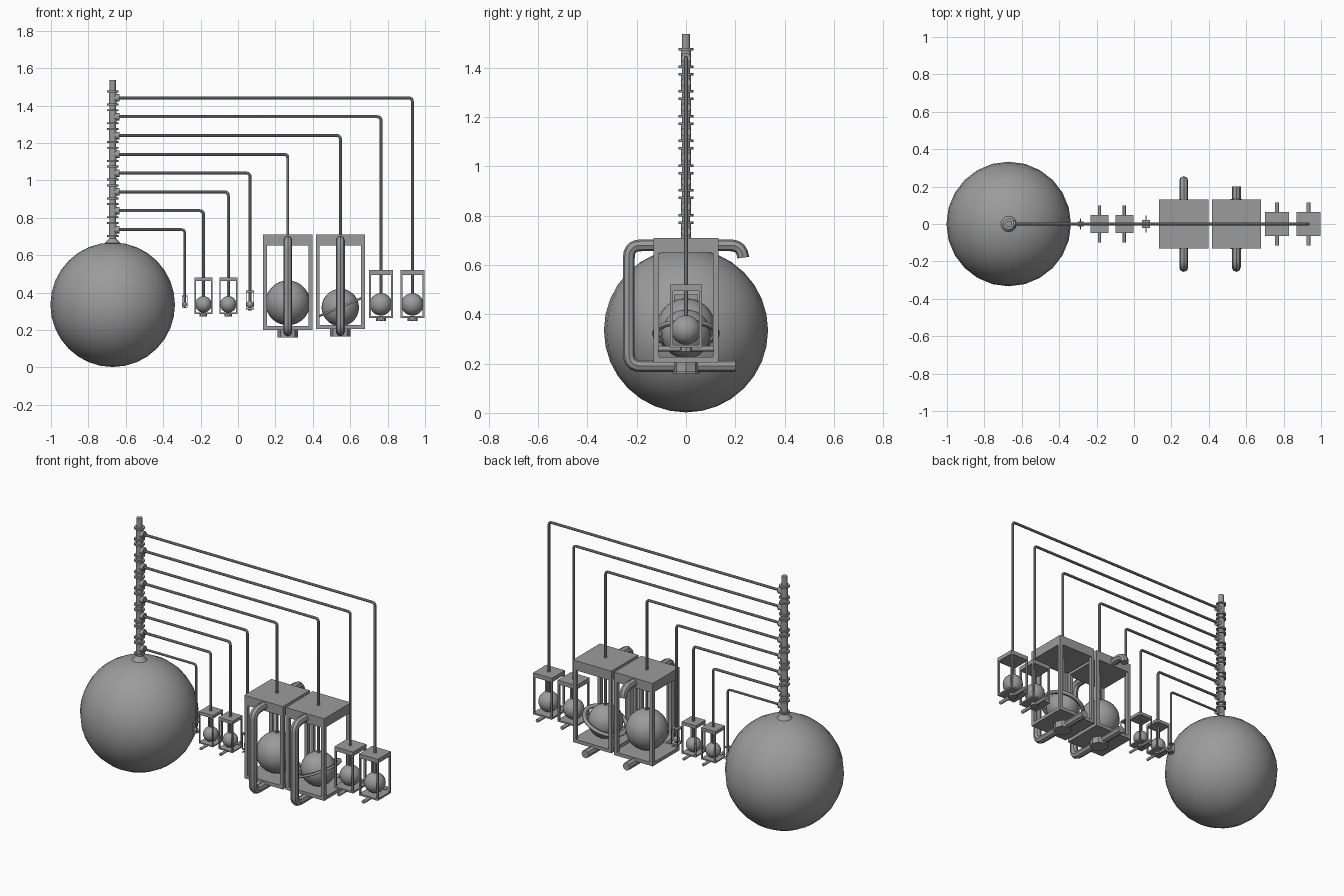
import bpy, math
from mathutils import Vector

cube = bpy.data.objects.get("Cube")
if cube:
    bpy.data.objects.remove(cube)

grey = bpy.data.materials.new("plain grey")
grey.use_nodes = True
grey.diffuse_color = (0.33, 0.33, 0.33, 1)
grey.node_tree.nodes["Principled BSDF"].inputs["Base Color"].default_value = grey.diffuse_color


def finish(name, smooth=True):
    ob = bpy.context.object
    ob.name = name
    ob.data.materials.append(grey)
    if smooth:
        bpy.ops.object.shade_smooth_by_angle(angle=math.radians(35))
    return ob


def ball(name, loc, r, segs=24):
    bpy.ops.mesh.primitive_uv_sphere_add(segments=segs, ring_count=segs // 2 + 4, radius=r, location=loc)
    return finish(name)


def box(name, loc, size):
    bpy.ops.mesh.primitive_cube_add(size=1, location=loc)
    bpy.context.object.scale = size
    bpy.ops.object.transform_apply(location=False, rotation=False, scale=True)
    return finish(name, False)


def rod(name, a, b, r, r2=None, sides=12):
    a, b = Vector(a), Vector(b)
    bpy.ops.mesh.primitive_cone_add(vertices=sides, radius1=r, radius2=r if r2 is None else r2,
                                    depth=(b - a).length, location=(a + b) / 2)
    bpy.context.object.rotation_euler = (b - a).to_track_quat("Z", "Y").to_euler()
    return finish(name)


def pipe(name, points, r, bend):
    """Round tube through the points, with each inner corner rounded."""
    pts = [Vector(p) for p in points]
    path = [pts[0]]
    for before, p, after in zip(pts, pts[1:], pts[2:]):
        a = p + (before - p).normalized() * bend
        b = p + (after - p).normalized() * bend
        for i in range(6):
            t = i / 5
            path.append(a * (1 - t) ** 2 + p * 2 * t * (1 - t) + b * t * t)
    path.append(pts[-1])
    curve = bpy.data.curves.new(name, "CURVE")
    curve.dimensions = "3D"
    curve.bevel_depth = r
    curve.bevel_resolution = 2
    curve.use_fill_caps = True
    spline = curve.splines.new("POLY")
    spline.points.add(len(path) - 1)
    for sp, co in zip(spline.points, path):
        sp.co = (*co, 1)
    ob = bpy.data.objects.new(name, curve)
    bpy.context.collection.objects.link(ob)
    bpy.ops.object.select_all(action="DESELECT")
    ob.select_set(True)
    bpy.context.view_layer.objects.active = ob
    bpy.ops.object.convert(target="MESH")
    return finish(name)


def cage(name, x, half, low, high, slab, bar):
    """Solid roof, floor plate and four corner posts with a rim."""
    w = 2 * half
    box(name + "_roof", (x, 0, high - slab / 2), (w, w, slab))
    box(name + "_floor", (x, 0, low + bar / 2), (w, w, bar))
    for sx in (-1, 1):
        for sy in (-1, 1):
            box(name + "_post", (x + sx * (half - bar / 2), sy * (half - bar / 2), (low + high) / 2),
                (bar, bar, high - low - bar))


# Central sphere and mast
MAST = -0.67
ball("central_sphere", (MAST, 0, 0.335), 0.333)
rod("mast_foot", (MAST, 0, 0.655), (MAST, 0, 0.69), 0.05, 0.018, 16)
rod("mast", (MAST, 0, 0.65), (MAST, 0, 1.537), 0.017)

# x, cage half width, floor, roof, sphere radius, sphere height
STATIONS = [
    (-0.285, 0.014, 0.32, 0.385, 0.013, 0.337),
    (-0.185, 0.048, 0.285, 0.48, 0.044, 0.337),
    (-0.052, 0.048, 0.285, 0.48, 0.044, 0.337),
    (0.064, 0.022, 0.31, 0.41, 0.02, 0.337),
    (0.266, 0.131, 0.2, 0.71, 0.12, 0.345),
    (0.547, 0.131, 0.205, 0.71, 0.1, 0.32),
    (0.764, 0.064, 0.265, 0.52, 0.06, 0.337),
    (0.932, 0.064, 0.265, 0.52, 0.06, 0.337),
]

for i, (x, half, low, high, r, zc) in enumerate(STATIONS):
    n = "station_%d" % (i + 1)
    z = 0.737 + 0.1005 * i
    big = half > 0.1

    # Clamp on the mast
    for s in (-1, 1):
        rod(n + "_collar", (MAST, 0, z + s * 0.035 - 0.005), (MAST, 0, z + s * 0.035 + 0.005), 0.03)
    rod(n + "_sleeve", (MAST, 0, z - 0.035), (MAST, 0, z + 0.035), 0.021)
    rod(n + "_socket", (MAST, 0, z), (MAST + 0.036, 0, z), 0.02)

    # Bent arm reaching down to the sphere
    pipe(n + "_arm", [(MAST + 0.02, 0, z), (x, 0, z), (x, 0, zc + r * 0.8)], min(0.008, half * 0.5), 0.02)

    cage(n + "_cage", x, half, low, high, half * 0.45 if big else half * 0.4, half * 0.16)
    ball(n + "_sphere", (x, 0, zc), r, 20)

    # Nozzle beneath the floor
    drop = 0.04 if big else half * 0.25
    rod(n + "_nozzle", (x, 0, low - drop), (x, 0, low + half * 0.16), half * 0.42, sides=8)
    if not big:
        pin = half * 0.17
        reach = half + min(0.05, half * 1.1)
        rod(n + "_pin", (x, -reach, low - pin * 0.4), (x, reach, low - pin * 0.4), pin)
        continue

    # Looping pipe on the front, passing under the floor
    pipe(n + "_pipe", [(x, -0.1, 0.68), (x, -0.232, 0.68), (x, -0.232, 0.19), (x, 0.2, 0.19)], 0.024, 0.05)

# Short bent outlet on the back of the first large cage
x = STATIONS[4][0]
pipe("back_outlet", [(x, 0.1, 0.68), (x, 0.225, 0.68), (x, 0.232, 0.63)], 0.024, 0.045)

# Tilted flat ring round the sphere in the second large cage
bpy.ops.mesh.primitive_cylinder_add(vertices=32, radius=0.125, depth=0.012, end_fill_type="NOTHING",
                                    location=(0.547, 0, 0.322), rotation=(0, math.radians(-23), 0))
ring = finish("planet_ring")
wall = ring.modifiers.new("width", "SOLIDIFY")
wall.thickness = 0.022
wall.offset = 0
